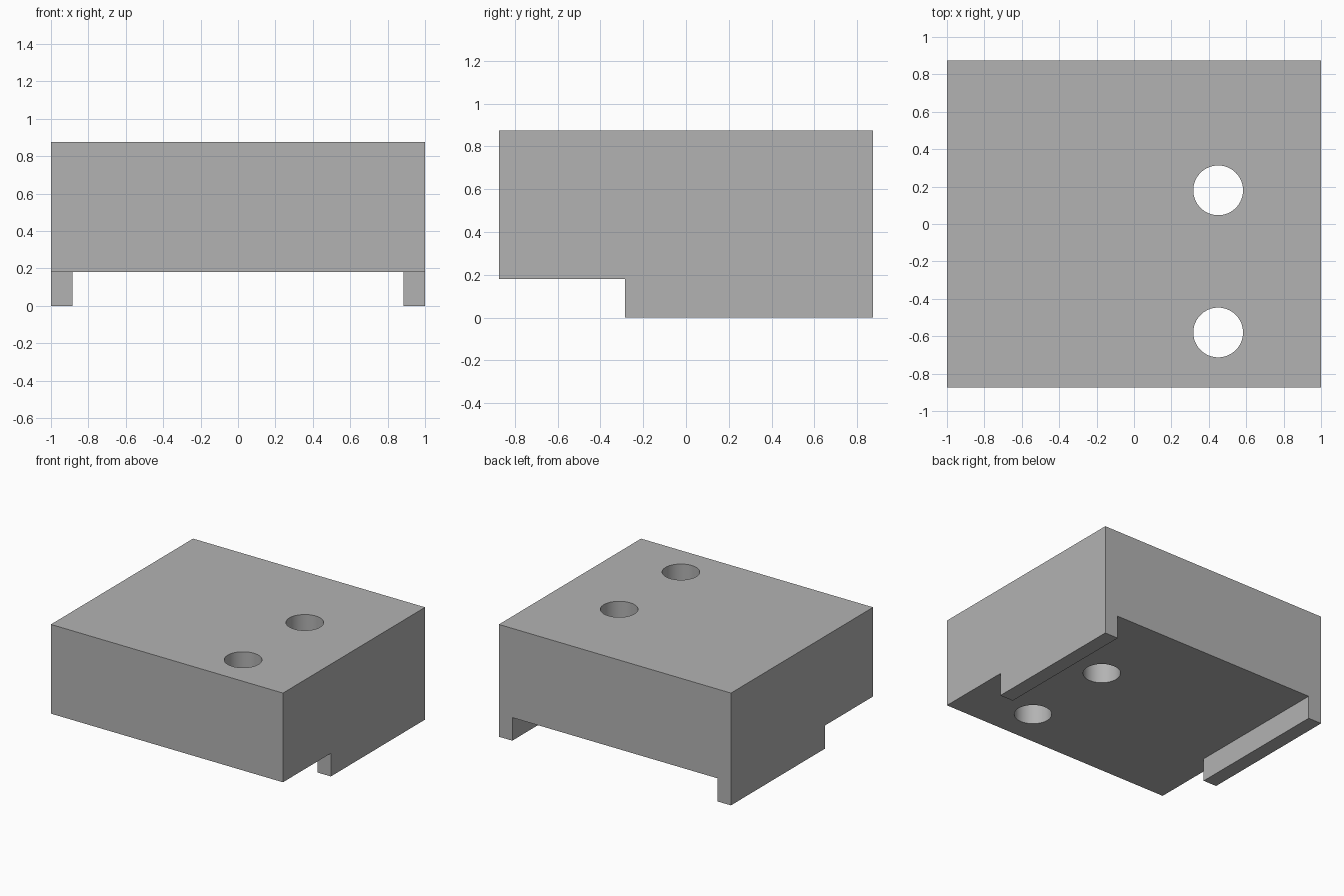
import bpy, bmesh, math

cube = bpy.data.objects.get("Cube")
if cube:
    bpy.data.objects.remove(cube, do_unlink=True)

WIDTH, DEPTH, HEIGHT = 2.0, 1.75, 0.875
RAIL_HEIGHT, RAIL_INNER, RAIL_FRONT = 0.18, 0.885, -0.285
HOLE_RADIUS, HOLE_X = 0.133, 0.45

grey = bpy.data.materials.new("plain grey")
grey.use_nodes = True
colour = (0.45, 0.45, 0.45, 1)
grey.diffuse_color = colour
grey.node_tree.nodes["Principled BSDF"].inputs["Base Color"].default_value = colour


def prism(name, outline, bottom, top):
    """Extrude a flat outline upward into a closed solid."""
    bm = bmesh.new()
    face = bm.faces.new([bm.verts.new((x, y, bottom)) for x, y in outline])
    result = bmesh.ops.extrude_face_region(bm, geom=[face])
    raised = [v for v in result["geom"] if isinstance(v, bmesh.types.BMVert)]
    bmesh.ops.translate(bm, vec=(0, 0, top - bottom), verts=raised)
    bmesh.ops.recalc_face_normals(bm, faces=bm.faces)
    mesh = bpy.data.meshes.new(name)
    bm.to_mesh(mesh)
    bm.free()
    mesh.materials.append(grey)
    obj = bpy.data.objects.new(name, mesh)
    bpy.context.collection.objects.link(obj)
    return obj


def circle(cx, cy, radius, sides=64):
    return [(cx + radius * math.cos(math.tau * i / sides),
             cy + radius * math.sin(math.tau * i / sides)) for i in range(sides)]


# Solid block
w, d = WIDTH / 2, DEPTH / 2
block = prism("block", [(-w, -d), (w, -d), (w, d), (-w, d)], 0, HEIGHT)

# T-shaped cutter leaves two side rails under the rear; the front is undercut
far = 1.5
undercut = [(-far, -far), (far, -far), (far, RAIL_FRONT), (RAIL_INNER, RAIL_FRONT),
            (RAIL_INNER, far), (-RAIL_INNER, far), (-RAIL_INNER, RAIL_FRONT),
            (-far, RAIL_FRONT)]
cutters = [prism("undercut_cutter", undercut, -1, RAIL_HEIGHT)]

# Two vertical through holes
for y in (-0.58, 0.18):
    cutters.append(prism("hole_cutter", circle(HOLE_X, y, HOLE_RADIUS), -1, 2))

bpy.ops.object.select_all(action="DESELECT")
block.select_set(True)
bpy.context.view_layer.objects.active = block
for cutter in cutters:
    cutter.hide_render = True
    cut = block.modifiers.new(cutter.name, "BOOLEAN")
    cut.operation = "DIFFERENCE"
    cut.solver = "EXACT"
    cut.object = cutter
    bpy.ops.object.modifier_apply(modifier=cut.name)
    bpy.data.objects.remove(cutter, do_unlink=True)

# Smooth hole walls, crisp block edges
bpy.ops.object.shade_smooth_by_angle(angle=math.radians(30))
